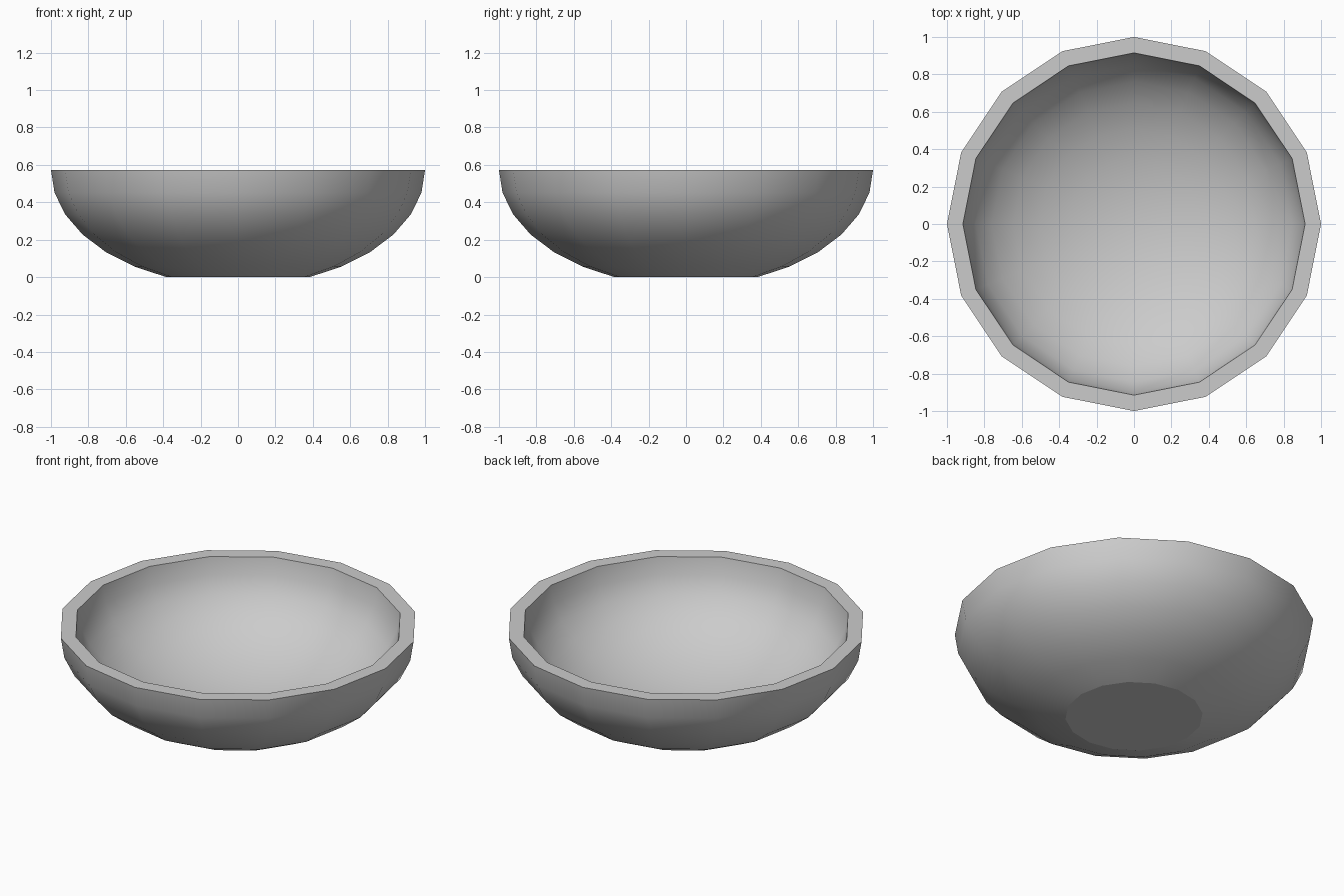
import bpy, bmesh
from math import sin, cos, pi

if "Cube" in bpy.data.objects:
    bpy.data.objects.remove(bpy.data.objects["Cube"])

SIDES = 16
RIM_Z = 0.572
STEP = pi / 16


def ring(bm, radius, z):
    return [bm.verts.new((radius * cos(2 * pi * i / SIDES),
                          radius * sin(2 * pi * i / SIDES), z))
            for i in range(SIDES)]


def shell(bm, radius, depth, steps):
    """Rings of a squashed hemisphere, from the rim downwards."""
    return [ring(bm, radius * cos(k * STEP), RIM_Z - depth * sin(k * STEP))
            for k in range(steps)]


def bridge(bm, a, b, smooth=True):
    for i in range(SIDES):
        j = (i + 1) % SIDES
        bm.faces.new((a[i], a[j], b[j], b[i])).smooth = smooth


bm = bmesh.new()

# Outer wall, cut flat at the foot
outer = shell(bm, 1.0, RIM_Z / sin(6 * STEP), 7)
for a, b in zip(outer, outer[1:]):
    bridge(bm, a, b)
bm.faces.new(outer[-1])

# Rounded inner hollow closed by a pole
inner = shell(bm, 0.915, 0.532, 8)
for a, b in zip(inner, inner[1:]):
    bridge(bm, a, b)
pole = bm.verts.new((0, 0, RIM_Z - 0.532))
for i in range(SIDES):
    bm.faces.new((inner[-1][i], inner[-1][(i + 1) % SIDES], pole)).smooth = True

# Flat rim
bridge(bm, outer[0], inner[0], smooth=False)
bmesh.ops.recalc_face_normals(bm, faces=bm.faces)

# Keep the rim and foot edges crisp
for e in bm.edges:
    if any(not f.smooth for f in e.link_faces):
        e.smooth = False

mesh = bpy.data.meshes.new("bowl")
bm.to_mesh(mesh)
bm.free()
bpy.context.collection.objects.link(bpy.data.objects.new("bowl", mesh))
